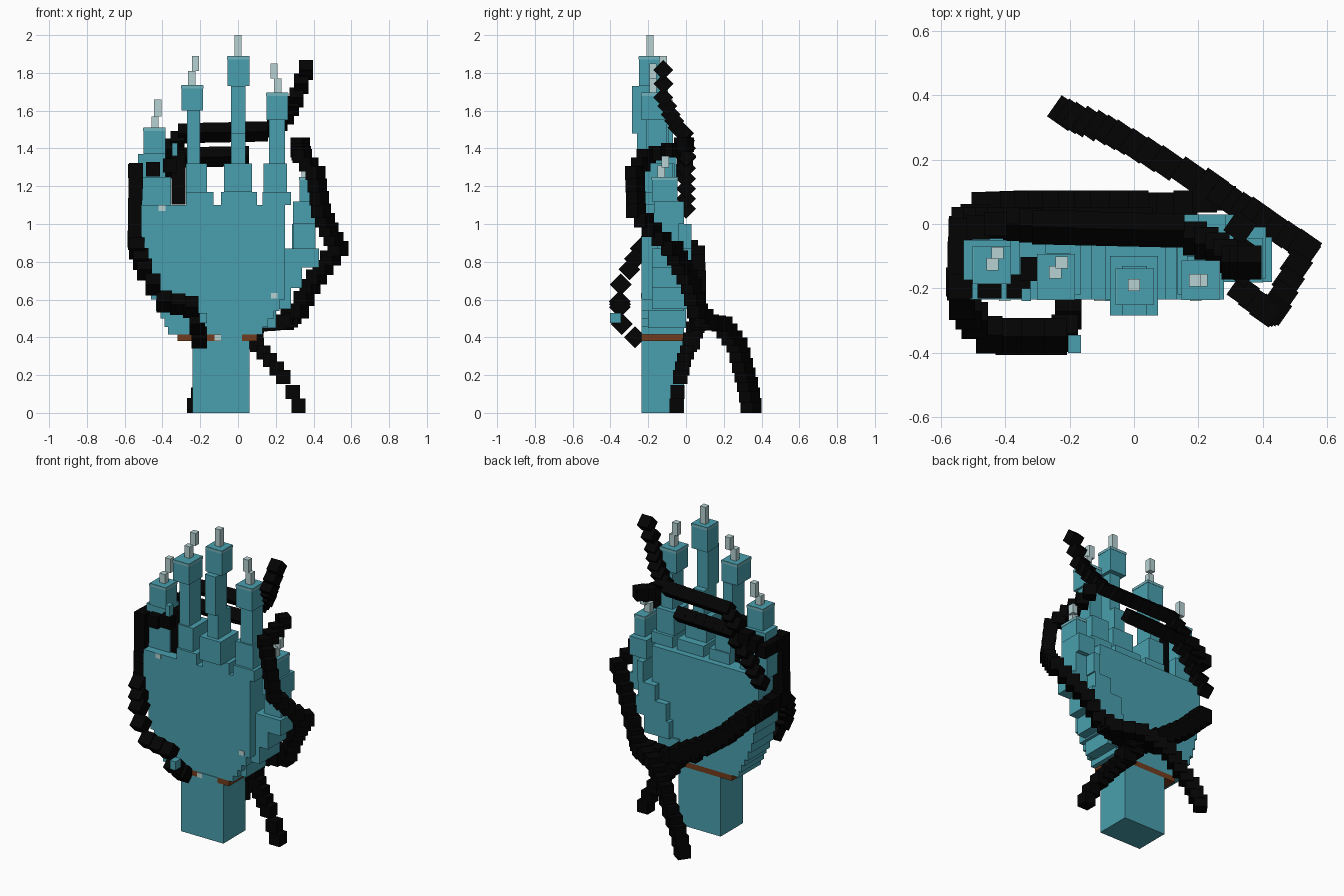
import bpy, bmesh, math
from mathutils import Matrix, Vector, Euler

cube = bpy.data.objects.get("Cube")
if cube:
    bpy.data.objects.remove(cube, do_unlink=True)


def material(name, rgb, rough=0.8):
    m = bpy.data.materials.new(name)
    m.use_nodes = True
    m.diffuse_color = (*rgb, 1)
    bsdf = next(n for n in m.node_tree.nodes if n.type == 'BSDF_PRINCIPLED')
    bsdf.inputs["Base Color"].default_value = (*rgb, 1)
    bsdf.inputs["Roughness"].default_value = rough
    return m


TEAL = material("teal skin", (0.067, 0.35, 0.425))
CAP = material("light teal cap", (0.17, 0.46, 0.52))
NAIL = material("pale claw", (0.47, 0.64, 0.65))
BLACK = material("black chain", (0.001, 0.001, 0.001))
BROWN = material("brown band", (0.17, 0.045, 0.012))


def finish(name, bm, mat):
    me = bpy.data.meshes.new(name)
    bm.to_mesh(me)
    bm.free()
    me.materials.append(mat)
    ob = bpy.data.objects.new(name, me)
    bpy.context.collection.objects.link(ob)
    return ob


def boxes(name, specs, mat):
    """Blocks given as x0, x1, y0, y1, z0, z1."""
    bm = bmesh.new()
    for x0, x1, y0, y1, z0, z1 in specs:
        mid = Vector((x0 + x1, y0 + y1, z0 + z1)) / 2
        bmesh.ops.create_cube(bm, size=1, matrix=Matrix.Translation(mid)
                              @ Matrix.Diagonal((x1 - x0, y1 - y0, z1 - z0, 1)))
    return finish(name, bm, mat)


def finger(name, specs):
    """Stacked blocks with a thin lighter cap closing the tip."""
    boxes(name, specs, TEAL)
    x0, x1, y0, y1, _, z1 = specs[-1]
    e = 0.002
    boxes(name + "_cap", [(x0 - e, x1 + e, y0 - e, y1 + e, z1 - 0.018, z1 - e)], CAP)


def chain(name, points, rot=(0, 0, 0), size=0.075, step=0.065):
    """Cube links spaced evenly along a path, all turned the same way."""
    bm = bmesh.new()
    turn = Euler([math.radians(a) for a in rot]).to_matrix().to_4x4()
    pts = [Vector(p) for p in points]
    for i, (a, b) in enumerate(zip(pts, pts[1:])):
        n = max(1, round((b - a).length / step))
        for k in range(n + (i == len(pts) - 2)):
            bmesh.ops.create_cube(bm, size=size,
                                  matrix=Matrix.Translation(a.lerp(b, k / n)) @ turn)
    return finish(name, bm, BLACK)


# Wrist, band and stepped palm
F, B = -0.235, -0.01
boxes("wrist", [(-0.24, 0.06, F, B, 0, 0.38)], TEAL)
boxes("wrist_band", [(-0.32, 0.10, F, B, 0.38, 0.415)], BROWN)
boxes("wrist_band_patch", [(-0.09, 0.02, F - 0.004, F, 0.38, 0.415)], TEAL)
palm_steps = [(0.415, -0.37, 0.13), (0.455, -0.39, 0.16), (0.50, -0.41, 0.19),
              (0.54, -0.435, 0.22), (0.60, -0.46, 0.25), (0.66, -0.475, 0.25),
              (0.73, -0.49, 0.25), (0.80, -0.505, 0.25), (0.86, -0.51, 0.25)]
tops = [s[0] for s in palm_steps[1:]] + [1.10]
boxes("palm", [(l, r, F, B, z, t) for (z, l, r), t in zip(palm_steps, tops)], TEAL)

# Small pale marks on the front of the palm and band
boxes("palm_marks", [(x, x + 0.035, F - 0.004, F, z, z + 0.03) for x, z in
                     [(-0.125, 0.382), (-0.42, 1.07), (0.175, 0.605)]], NAIL)

# Thumb
finger("thumb", [
    (0.05, 0.20, -0.20, 0.0, 0.45, 0.55),
    (0.10, 0.28, -0.18, 0.03, 0.55, 0.66),
    (0.12, 0.34, -0.18, 0.03, 0.66, 0.77),
    (0.24, 0.43, -0.18, -0.04, 0.77, 0.87),
    (0.20, 0.32, -0.06, 0.03, 0.77, 0.87),
    (0.29, 0.41, -0.15, -0.04, 0.87, 1.0),
    (0.285, 0.33, -0.06, 0.03, 0.87, 1.0),
    (0.29, 0.41, -0.17, -0.01, 1.0, 1.12),
    (0.325, 0.40, -0.18, -0.045, 1.12, 1.25)])
boxes("thumb_claw", [(0.335, 0.375, -0.15, -0.11, 1.25, 1.31),
                     (0.355, 0.39, -0.13, -0.09, 1.30, 1.36)], NAIL)

# Four fingers, each narrowing to a knuckle and a wider tip
finger("little_finger", [
    (-0.545, -0.355, -0.185, -0.045, 1.08, 1.25),
    (-0.53, -0.385, -0.175, -0.05, 1.25, 1.37),
    (-0.50, -0.385, -0.185, -0.07, 1.37, 1.51)])
finger("ring_finger", [
    (-0.275, -0.13, F, -0.05, 1.10, 1.17),
    (-0.275, -0.165, -0.22, -0.06, 1.17, 1.32),
    (-0.27, -0.20, -0.21, -0.09, 1.32, 1.60),
    (-0.30, -0.185, F, -0.095, 1.60, 1.735)])
finger("middle_finger", [
    (-0.09, 0.10, F, -0.05, 1.10, 1.17),
    (-0.075, 0.075, -0.285, -0.10, 1.17, 1.32),
    (-0.037, 0.04, -0.26, -0.13, 1.32, 1.48),
    (-0.037, 0.04, -0.285, -0.17, 1.48, 1.73),
    (-0.055, 0.06, -0.25, -0.14, 1.73, 1.89)])
finger("index_finger", [
    (0.13, 0.28, F, -0.05, 1.10, 1.17),
    (0.135, 0.26, -0.22, -0.07, 1.17, 1.32),
    (0.165, 0.25, -0.21, -0.10, 1.32, 1.55),
    (0.15, 0.265, F, -0.115, 1.55, 1.695)])

# Two-block claws: lower centre, upper centre, start height, split, top
for name, x0, y0, x1, y1, z0, zm, z1 in [
        ("little", -0.44, -0.125, -0.425, -0.09, 1.51, 1.57, 1.66),
        ("ring", -0.245, -0.15, -0.225, -0.12, 1.735, 1.81, 1.89),
        ("middle", 0.0, -0.19, 0.0, -0.19, 1.89, 1.95, 2.0),
        ("index", 0.21, -0.175, 0.19, -0.175, 1.695, 1.77, 1.85)]:
    w = 0.019
    boxes(name + "_claw", [(x0 - w, x0 + w, y0 - w, y0 + w, z0, zm),
                           (x1 - w, x1 + w, y1 - w, y1 + w, zm, z1)], NAIL)

# Chain sweeping from the rear tail up round the thumb side
chain("thumb_chain", [(-0.215, 0.345, 0.04), (-0.17, 0.325, 0.15), (-0.10, 0.30, 0.25),
                      (-0.04, 0.27, 0.36), (0.10, 0.19, 0.47), (0.24, 0.12, 0.48),
                      (0.32, 0.06, 0.54), (0.38, 0.03, 0.67), (0.45, -0.02, 0.77),
                      (0.53, -0.07, 0.87)], rot=(0, 0, -35), size=0.08)
chain("upper_thumb_chain", [(0.53, -0.08, 0.87), (0.48, -0.18, 0.97), (0.44, -0.265, 1.07),
                            (0.41, -0.27, 1.27), (0.34, -0.21, 1.36), (0.33, -0.08, 1.39),
                            (0.33, -0.01, 1.42)], rot=(0, 0, -35))

# Chain crossing the back of the palm down to the side tail
chain("back_chain", [(-0.54, -0.18, 0.92), (-0.53, -0.02, 0.90), (-0.46, 0.055, 0.84),
                     (-0.33, 0.06, 0.71), (-0.18, 0.06, 0.60), (0.0, 0.06, 0.50),
                     (0.09, 0.03, 0.38)], size=0.09)
chain("side_tail", [(0.10, 0.02, 0.36), (0.17, -0.01, 0.28), (0.24, -0.03, 0.19),
                    (0.29, -0.045, 0.11), (0.32, -0.05, 0.0375)])
chain("low_back_chain", [(0.28, 0.08, 0.49), (0.10, 0.06, 0.46), (-0.10, 0.06, 0.52)])

# Chain round the little finger, down the outer side and across the heel
chain("outer_chain", [(-0.315, -0.14, 1.14), (-0.315, -0.14, 1.34), (-0.36, -0.195, 1.31),
                      (-0.45, -0.195, 1.29), (-0.54, -0.195, 1.285), (-0.545, -0.19, 1.10),
                      (-0.545, -0.20, 0.90)])
chain("outer_loop", [(-0.545, -0.19, 1.28), (-0.54, -0.02, 1.28), (-0.43, 0.0, 1.34)])
chain("heel_chain", [(-0.535, -0.24, 0.87), (-0.495, -0.30, 0.76), (-0.45, -0.345, 0.68),
                     (-0.39, -0.35, 0.59), (-0.25, -0.35, 0.56), (-0.215, -0.34, 0.47),
                     (-0.205, -0.27, 0.40)], rot=(45, 0, 0), size=0.082, step=0.08)
boxes("chain_ends", [(-0.205, -0.165, -0.402, -0.345, 0.475, 0.53),
                     (-0.35, -0.32, -0.24, -0.20, 1.36, 1.43)], TEAL)

# Chain rising beside the index finger and running behind the fingers
chain("finger_chain", [(0.36, -0.12, 1.815), (0.31, -0.12, 1.67), (0.26, -0.08, 1.58),
                       (0.19, -0.045, 1.51), (0.12, -0.02, 1.49), (-0.28, -0.01, 1.48),
                       (-0.36, 0.0, 1.40)], rot=(45, 0, 0))
chain("lower_finger_chain", [(0.02, 0.0, 1.36), (-0.32, 0.0, 1.35), (-0.42, 0.0, 1.24),
                             (-0.53, 0.0, 1.08)], rot=(45, 0, 0))
